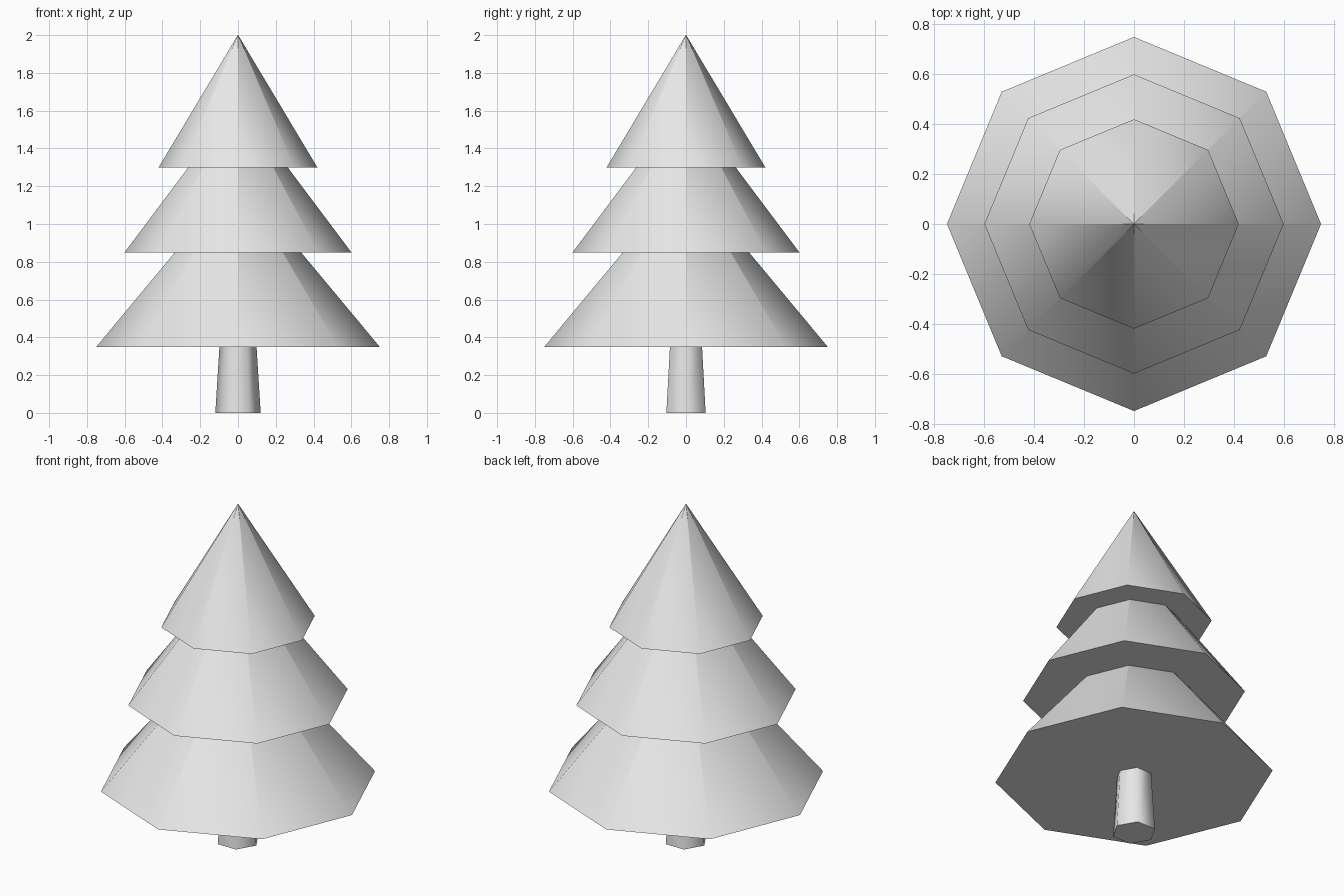
import bpy
import bmesh
from math import cos, sin, pi

if "Cube" in bpy.data.objects:
    bpy.data.objects.remove(bpy.data.objects["Cube"])

grey = bpy.data.materials.new("plain grey")
grey.diffuse_color = (0.8, 0.8, 0.8, 1)
grey.use_nodes = True
grey.node_tree.nodes["Principled BSDF"].inputs["Base Color"].default_value = grey.diffuse_color


def tapered_prism(name, sides, r_bottom, r_top, z_bottom, z_top):
    """Smooth-sided taper with flat caps; the first corner lies on +x."""
    bm = bmesh.new()
    rings = []
    for r, z in ((r_bottom, z_bottom), (r_top, z_top)):
        rings.append([bm.verts.new((r * cos(2 * pi * i / sides),
                                    r * sin(2 * pi * i / sides), z))
                      for i in range(sides)])
    low, high = rings
    for i in range(sides):
        j = (i + 1) % sides
        bm.faces.new((low[i], low[j], high[j], high[i])).smooth = True
    # Flat caps with crisp rims
    for cap in (bm.faces.new(low[::-1]), bm.faces.new(high)):
        for edge in cap.edges:
            edge.smooth = False
    mesh = bpy.data.meshes.new(name)
    bm.to_mesh(mesh)
    bm.free()
    mesh.materials.append(grey)
    obj = bpy.data.objects.new(name, mesh)
    bpy.context.collection.objects.link(obj)
    return obj


# Six-sided trunk, ending just inside the lowest foliage
tapered_prism("trunk", 6, 0.12, 0.095, 0.0, 0.4)

# Three stacked eight-sided foliage cones with very fine tips
TIP = 0.001
tapered_prism("lower_foliage", 8, 0.75, TIP, 0.35, 1.25)
tapered_prism("middle_foliage", 8, 0.60, TIP, 0.85, 1.65)
tapered_prism("upper_foliage", 8, 0.42, TIP, 1.30, 2.0)
